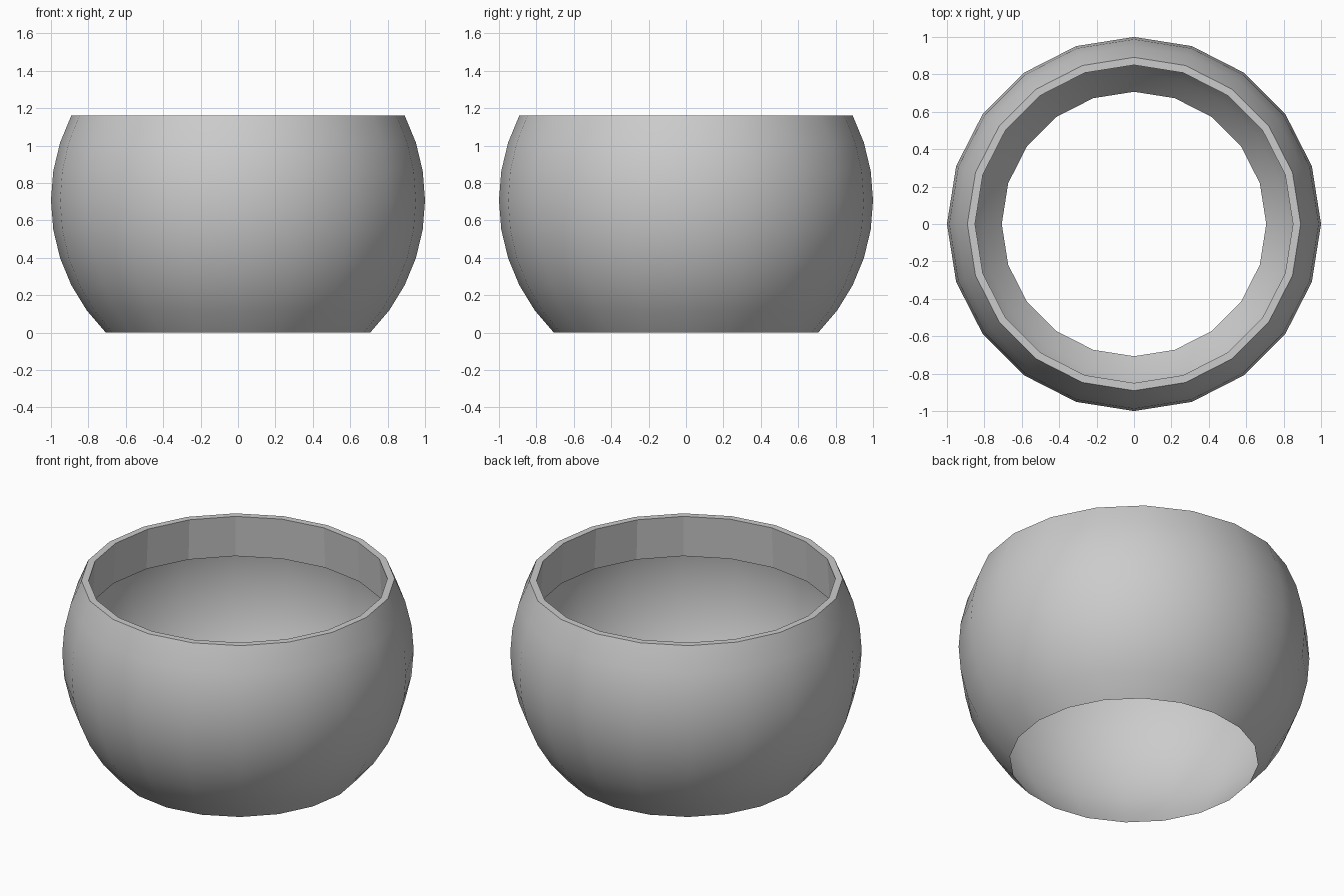
import bpy, bmesh, math

if "Cube" in bpy.data.objects:
    bpy.data.objects.remove(bpy.data.objects["Cube"])

SIDES = 20
STEP = math.radians(9)
BASE = math.sin(math.radians(45))


def ring(bm, r, z):
    return [bm.verts.new((r * math.cos(math.tau * i / SIDES),
                          r * math.sin(math.tau * i / SIDES), z)) for i in range(SIDES)]


def bridge(bm, a, b, smooth):
    for i in range(SIDES):
        j = (i + 1) % SIDES
        bm.faces.new((a[i], a[j], b[j], b[i])).smooth = smooth


bm = bmesh.new()

# Outer wall: single-skin sphere band from -45 to +27 degrees, open at the bottom
wall = [ring(bm, math.cos(k * STEP), BASE + math.sin(k * STEP)) for k in range(-5, 4)]
for a, b in zip(wall, wall[1:]):
    bridge(bm, a, b, True)

# Flat rim, then a faceted lip folded down inside
rim_z = BASE + math.sin(3 * STEP)
rim = ring(bm, 0.85, rim_z)
lip = ring(bm, 0.865, 0.905)
bridge(bm, wall[-1], rim, False)
bridge(bm, rim, lip, False)

# Keep the rim edges crisp
for e in bm.edges:
    if any(not f.smooth for f in e.link_faces):
        e.smooth = False

mesh = bpy.data.meshes.new("bowl")
bm.to_mesh(mesh)
bm.free()
bowl = bpy.data.objects.new("bowl", mesh)
bpy.context.collection.objects.link(bowl)
